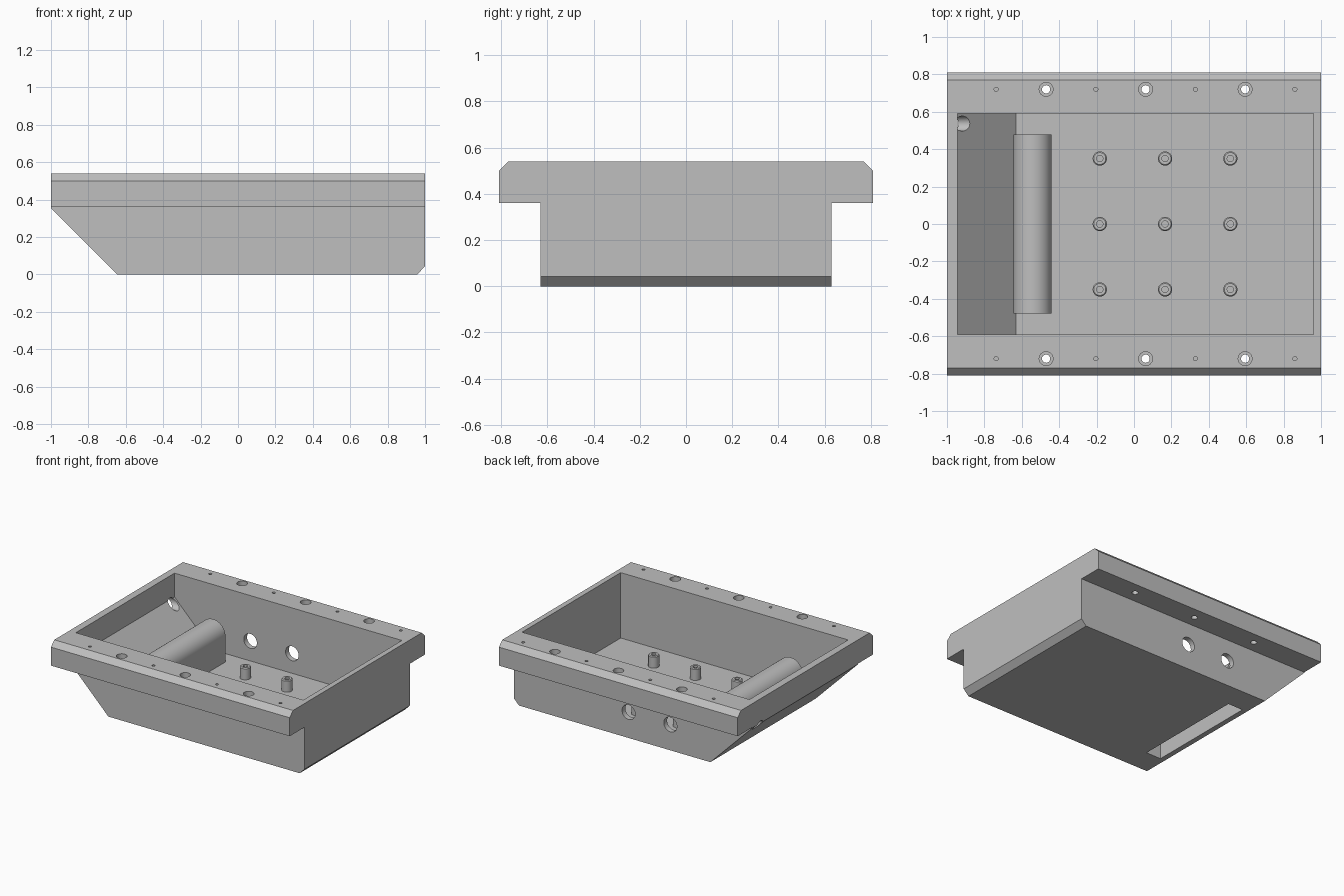
import bpy, bmesh, math
from mathutils import Matrix

cube = bpy.data.objects.get("Cube")
if cube:
    bpy.data.objects.remove(cube, do_unlink=True)

grey = bpy.data.materials.new("plain_grey")
grey.use_nodes = True
colour = (0.52, 0.52, 0.52, 1)
grey.diffuse_color = colour
for node in grey.node_tree.nodes:
    if node.type == 'BSDF_PRINCIPLED':
        node.inputs["Base Color"].default_value = colour


def add_object(name, bm):
    bmesh.ops.recalc_face_normals(bm, faces=bm.faces)
    mesh = bpy.data.meshes.new(name)
    bm.to_mesh(mesh)
    bm.free()
    mesh.materials.append(grey)
    obj = bpy.data.objects.new(name, mesh)
    bpy.context.collection.objects.link(obj)
    return obj


def prism(name, axis, points, start, end):
    """Extrude a 2D outline along the named axis."""
    place = {'X': lambda p, t: (t, p[0], p[1]),
             'Y': lambda p, t: (p[0], t, p[1]),
             'Z': lambda p, t: (p[0], p[1], t)}[axis]
    bm = bmesh.new()
    low = [bm.verts.new(place(p, start)) for p in points]
    high = [bm.verts.new(place(p, end)) for p in points]
    bm.faces.new(low)
    bm.faces.new(high)
    for i in range(len(points)):
        j = (i + 1) % len(points)
        bm.faces.new((low[i], low[j], high[j], high[i]))
    return add_object(name, bm)


def arc(cx, cy, r, sweep=2 * math.pi, steps=48):
    count = steps if sweep > 6 else steps + 1
    return [(cx + r * math.cos(sweep * i / steps), cy + r * math.sin(sweep * i / steps))
            for i in range(count)]


def activate(obj):
    bpy.ops.object.select_all(action='DESELECT')
    obj.select_set(True)
    bpy.context.view_layer.objects.active = obj


def combine(target, other, operation='DIFFERENCE'):
    mod = target.modifiers.new("combine", 'BOOLEAN')
    mod.operation = operation
    mod.solver = 'EXACT'
    mod.object = other
    activate(target)
    bpy.ops.object.modifier_apply(modifier=mod.name)
    bpy.data.objects.remove(other, do_unlink=True)


def drill(target, axis, cx, cy, r, start, end):
    combine(target, prism("drill", axis, arc(cx, cy, r, steps=32), start, end))


# Tray: flanged cross-section along x
half = [(0.63, 0), (0.63, 0.36), (0.81, 0.36), (0.81, 0.5), (0.77, 0.54)]
section = half + [(-y, z) for y, z in reversed(half)]
tray = prism("tray", 'X', section, -1, 1)

# Sloped right end and small chamfer on the left end
combine(tray, prism("slope", 'Y', [(-0.545, -0.1), (-1.1, 0.455), (-1.1, -0.1)], -0.9, 0.9))
combine(tray, prism("chamfer", 'Y', [(0.86, -0.1), (1.1, -0.1), (1.1, 0.145)], -0.9, 0.9))

# Cavity
combine(tray, prism("cavity", 'Y', [(-0.63, 0.045), (0.96, 0.045), (0.96, 0.7),
                                    (-0.945, 0.7), (-0.945, 0.36)], -0.59, 0.59))


# Rounded slot housing on the floor, hollow from below
def arch(r, base):
    return [(-0.5425 - r, base), (-0.5425 + r, base)] + arc(-0.5425, 0.24, r, math.pi)


combine(tray, prism("housing", 'Y', arch(0.1025, 0.02), -0.478, 0.478), 'UNION')
combine(tray, prism("slot", 'Y', arch(0.0625, -0.1), -0.438, 0.438))

# Rim holes: counterbored through holes and small pilot holes
for y in (-0.72, 0.72):
    for x in (-0.47, 0.062, 0.594):
        drill(tray, 'Z', x, y, 0.022, 0.3, 0.6)
        drill(tray, 'Z', x, y, 0.037, 0.46, 0.6)
    for x in (-0.737, -0.204, 0.328, 0.86):
        drill(tray, 'Z', x, y, 0.011, 0.44, 0.6)

# Two cable holes in the back wall and one through the slope
for x in (-0.31, 0.04):
    drill(tray, 'Y', x, 0.195, 0.055, 0.5, 0.7)
drill(tray, 'X', 0.537, 0.333, 0.04, -1.1, -0.82)

activate(tray)
bpy.ops.object.shade_smooth_by_angle(angle=math.radians(30))

# Standoffs: one turned profile, repeated in a grid
profile = [(0, 0.03), (0.038, 0.03), (0.038, 0.128), (0.032, 0.134),
           (0.017, 0.134), (0.017, 0.06), (0, 0.06)]
bm = bmesh.new()
verts = [bm.verts.new((r, 0, z)) for r, z in profile]
edges = [bm.edges.new(pair) for pair in zip(verts, verts[1:])]
bmesh.ops.spin(bm, geom=verts + edges, cent=(0, 0, 0), axis=(0, 0, 1),
               angle=2 * math.pi, steps=32)
bmesh.ops.remove_doubles(bm, verts=bm.verts, dist=0.0005)
first = add_object("standoff", bm)
activate(first)
bpy.ops.object.shade_smooth_by_angle(angle=math.radians(30))
for x in (-0.183, 0.166, 0.515):
    for y in (-0.35, 0, 0.35):
        post = first if (x, y) == (-0.183, -0.35) else first.copy()
        if post is not first:
            bpy.context.collection.objects.link(post)
        post.matrix_world = Matrix.Translation((x, y, 0))
